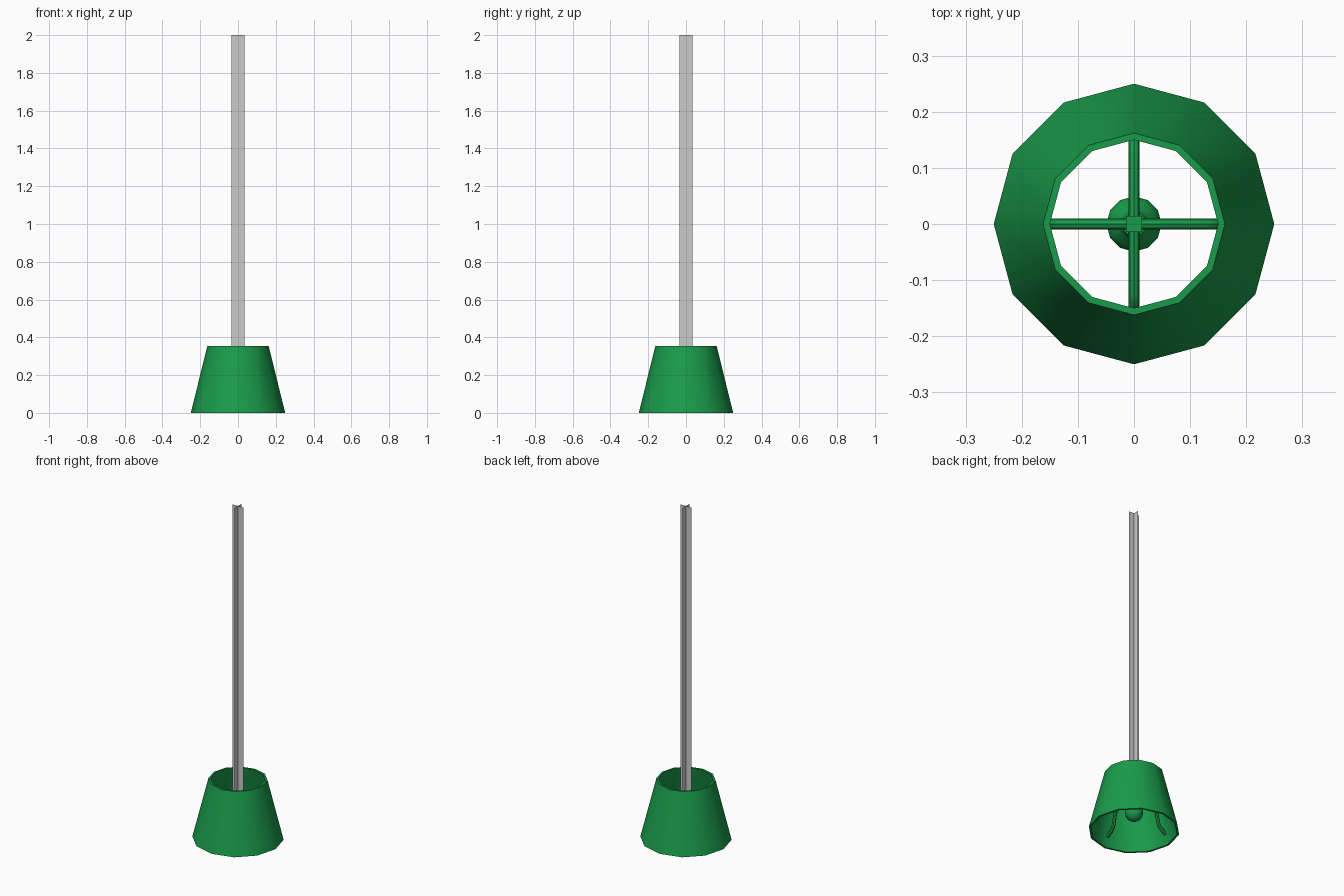
import bpy, bmesh, math
from mathutils import Vector, Matrix

if "Cube" in bpy.data.objects:
    bpy.data.objects.remove(bpy.data.objects["Cube"])

green = bpy.data.materials.new("green_paint")
green.diffuse_color = (0.01, 0.33, 0.07, 1)
green.use_nodes = True
green.node_tree.nodes["Principled BSDF"].inputs["Base Color"].default_value = green.diffuse_color


def finish(bm, name, mat=None, smooth=True):
    bmesh.ops.remove_doubles(bm, verts=bm.verts, dist=1e-5)
    bmesh.ops.recalc_face_normals(bm, faces=bm.faces)
    me = bpy.data.meshes.new(name)
    bm.to_mesh(me)
    bm.free()
    ob = bpy.data.objects.new(name, me)
    bpy.context.collection.objects.link(ob)
    if mat:
        me.materials.append(mat)
    bpy.ops.object.select_all(action='DESELECT')
    ob.select_set(True)
    bpy.context.view_layer.objects.active = ob
    if smooth:
        bpy.ops.object.shade_smooth_by_angle(angle=math.radians(40))
    return ob


def lathe(name, profile, sides, closed=False):
    bm = bmesh.new()
    pts = [bm.verts.new((r, 0, z)) for r, z in profile]
    edges = [bm.edges.new(p) for p in zip(pts, pts[1:])]
    if closed:
        edges.append(bm.edges.new((pts[-1], pts[0])))
    bmesh.ops.spin(bm, geom=pts + edges, cent=(0, 0, 0), axis=(0, 0, 1),
                   angle=math.tau, steps=sides)
    return finish(bm, name, green)


def arm(name, path, radius, turn, sides=8):
    bm = bmesh.new()
    pts = [Vector((x, 0, z)) for x, z in path]
    rings = []
    for i, p in enumerate(pts):
        t = (pts[min(i + 1, len(pts) - 1)] - pts[max(i - 1, 0)]).normalized()
        side = Vector((0, 1, 0))
        up = t.cross(side)
        rings.append([bm.verts.new(p + radius * (math.cos(a) * side + math.sin(a) * up))
                      for a in (math.tau * k / sides for k in range(sides))])
    for a, b in zip(rings, rings[1:]):
        for k in range(sides):
            n = (k + 1) % sides
            bm.faces.new((a[k], a[n], b[n], b[k]))
    for end in (rings[0], rings[-1]):
        bm.faces.new(end)
    bm.transform(Matrix.Rotation(turn, 4, 'Z'))
    return finish(bm, name, green)


# Twelve-sided conical shade with a thin wall
lathe("shade", [(0.25, 0), (0.162, 0.355), (0.15, 0.355), (0.238, 0)], 12, closed=True)

# Bulb with round glass and narrow neck
ball = [(0.05 * math.sin(a), 0.112 - 0.05 * math.cos(a))
        for a in (math.radians(d) for d in (0, 25, 50, 75, 100, 125, 145))]
ball[0] = (0, ball[0][1])
lathe("bulb", ball + [(0.022, 0.17), (0.022, 0.215), (0, 0.215)], 12)

# Four bent support arms from the hub to the shade wall
bend = [(0, 0.22), (0.125, 0.22), (0.145, 0.212), (0.156, 0.19),
        (0.175, 0.105), (0.185, 0.088), (0.227, 0.062)]
for i, label in enumerate(("right", "back", "left", "front")):
    arm("arm_" + label, bend, 0.01, i * math.pi / 2)

# Small square hub where the arms meet
bm = bmesh.new()
bmesh.ops.create_cube(bm, size=1, matrix=Matrix.Translation((0, 0, 0.22))
                      @ Matrix.Diagonal((0.029, 0.029, 0.029, 1)))
finish(bm, "hub", green, smooth=False)

# Hanging cord made of two crossed flat strips
bm = bmesh.new()
for dx, dy in ((0.035, 0), (0, 0.035)):
    bm.faces.new([bm.verts.new((s * dx, s * dy, z))
                  for s, z in ((-1, 0.23), (1, 0.23), (1, 2), (-1, 2))])
finish(bm, "cord", smooth=False)
